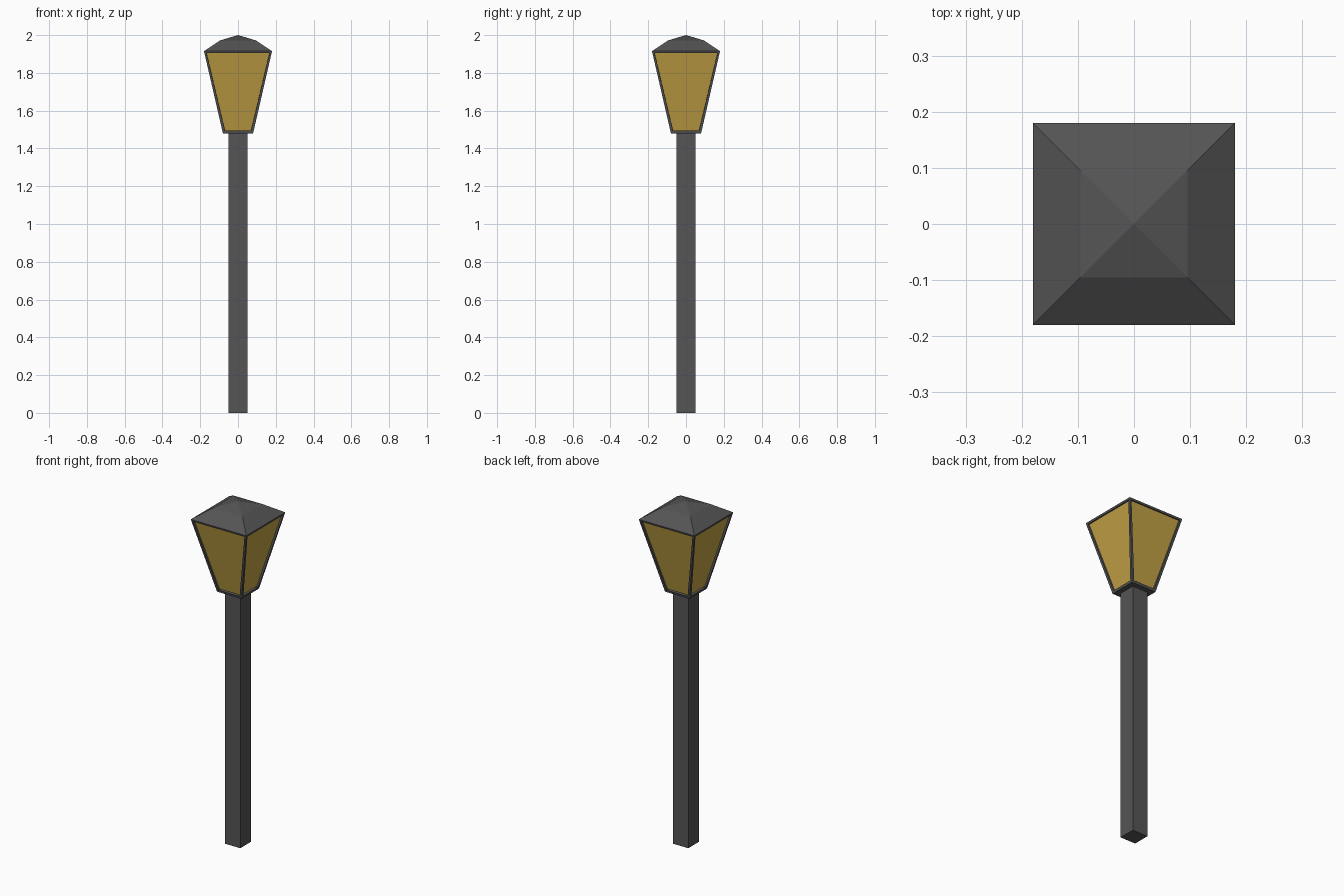
import bpy, bmesh

if "Cube" in bpy.data.objects:
    bpy.data.objects.remove(bpy.data.objects["Cube"])


def material(name, color):
    m = bpy.data.materials.new(name)
    m.diffuse_color = color
    m.use_nodes = True
    m.node_tree.nodes["Principled BSDF"].inputs["Base Color"].default_value = m.diffuse_color
    return m


iron = material("dark_iron", (0.09, 0.09, 0.09, 1))
amber = material("amber_glass", (0.55, 0.36, 0.06, 1))


def square_loft(levels):
    """Stack of square rings (half width, z); a zero width closes to a point."""
    bm = bmesh.new()
    rings = []
    for r, z in levels:
        if r == 0:
            rings.append([bm.verts.new((0, 0, z))] * 4)
        else:
            rings.append([bm.verts.new((sx * r, sy * r, z))
                          for sx, sy in ((-1, -1), (1, -1), (1, 1), (-1, 1))])
    for a, b in zip(rings, rings[1:]):
        for i in range(4):
            j = (i + 1) % 4
            bm.faces.new(list(dict.fromkeys((a[i], a[j], b[j], b[i]))))
    for ring in (rings[0], rings[-1]):
        if ring[0] is not ring[1]:
            bm.faces.new(ring)
    bmesh.ops.recalc_face_normals(bm, faces=bm.faces[:])
    return bm


def finish(bm, name, mat):
    mesh = bpy.data.meshes.new(name)
    bm.to_mesh(mesh)
    bm.free()
    mesh.materials.append(mat)
    obj = bpy.data.objects.new(name, mesh)
    bpy.context.collection.objects.link(obj)
    return obj


def lantern_part(name, mat, keep_glass):
    """Tapered lantern body with recessed panes; keeps the panes or the frame."""
    bm = square_loft([(0.08, 1.48), (0.18, 1.915)])
    panes = [f for f in bm.faces if abs(f.normal.z) < 0.9]
    # Recessed panes, bordered by bars and a short step inwards
    bmesh.ops.inset_individual(bm, faces=panes, thickness=0.018)
    bmesh.ops.inset_individual(bm, faces=panes, thickness=0.0, depth=-0.01)
    pane_set = set(panes)
    # The lantern's top is covered by the roof
    doomed = [f for f in bm.faces
              if (f in pane_set) != keep_glass or f.normal.z > 0.9]
    bmesh.ops.delete(bm, geom=doomed, context='FACES')
    return finish(bm, name, mat)


# Post
finish(square_loft([(0.05, 0), (0.05, 1.48)]), "post", iron)

# Lantern frame and panes
lantern_part("lantern_frame", iron, False)
lantern_part("lantern_glass", amber, True)

# Two-pitch roof
roof = square_loft([(0.18, 1.915), (0.095, 1.972), (0, 2.0)])
bmesh.ops.delete(roof, geom=[f for f in roof.faces if f.normal.z < -0.9],
                 context='FACES')
finish(roof, "roof", iron)
